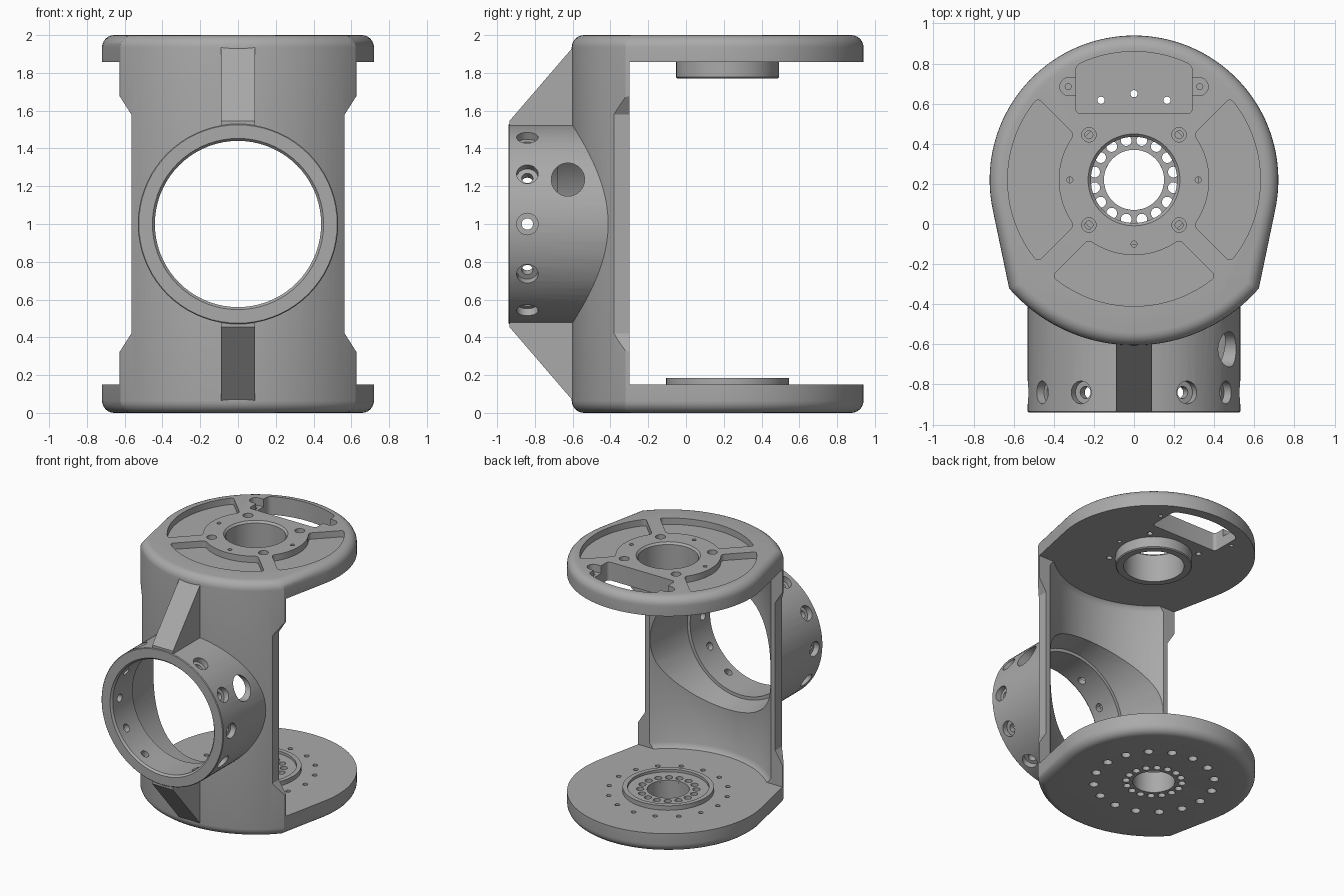
import bpy, bmesh
from math import sin, cos, asin, pi, radians
from mathutils import Matrix, Vector

cube = bpy.data.objects.get("Cube")
if cube:
    bpy.data.objects.remove(cube)

grey = bpy.data.materials.new("cast_grey")
grey.use_nodes = True
color = (0.40, 0.40, 0.40, 1)
grey.diffuse_color = color
grey.node_tree.nodes["Principled BSDF"].inputs["Base Color"].default_value = color

CY = 0.22                                   # y of the vertical turning axis
AXIS = Matrix.Translation((0, CY, 0))
BORE = Matrix.Translation((0, 0, 1)) @ Matrix.Rotation(pi / 2, 4, 'X')  # local z = -y
ALONG_X = Matrix(((0, 0, 1, 0), (1, 0, 0, 0), (0, 1, 0, 0), (0, 0, 0, 1)))


def arc(r, a0, a1, n, cy=0.0):
    angles = [radians(a0 + (a1 - a0) * i / n) for i in range(n + 1)]
    return [(r * cos(a), r * sin(a) + cy) for a in angles]


def skin(bm, rings, closed=False):
    """Bridge rings of points; cap the ends, or close the loop for a ring."""
    loops = [[bm.verts.new(p) for p in ring] for ring in rings]
    n = len(loops[0])
    pairs = list(zip(loops, loops[1:])) + ([(loops[-1], loops[0])] if closed else [])
    faces = [bm.faces.new((a[i], a[(i + 1) % n], b[(i + 1) % n], b[i]))
             for a, b in pairs for i in range(n)]
    if not closed:
        faces += [bm.faces.new(loops[0]), bm.faces.new(loops[-1])]
    bmesh.ops.recalc_face_normals(bm, faces=faces)
    return loops


def lathe(bm, profile, mat, n=32, closed=False):
    skin(bm, [[mat @ Vector((x, y, z)) for x, y in arc(r, 0, 360 - 360 / n, n - 1)]
              for r, z in profile], closed)


def prism(bm, pts, z0, z1, mat=Matrix(), corner=0.0):
    loops = skin(bm, [[mat @ Vector((x, y, z)) for x, y in pts] for z in (z0, z1)])
    if corner:
        edges = [bm.edges.get(pair) for pair in zip(*loops)]
        edges = [e for e in edges if e.calc_face_angle() > 0.6]
        bmesh.ops.bevel(bm, geom=edges, offset=corner, segments=5, profile=0.5, affect='EDGES')


def make(name, bm):
    mesh = bpy.data.meshes.new(name)
    bm.to_mesh(mesh)
    bm.free()
    mesh.materials.append(grey)
    obj = bpy.data.objects.new(name, mesh)
    bpy.context.collection.objects.link(obj)
    return obj


def combine(targets, bm, operation='DIFFERENCE'):
    tool = make("tool", bm)
    tool.hide_render = True
    for obj in targets:
        mod = obj.modifiers.new("combine", 'BOOLEAN')
        mod.operation, mod.solver, mod.object = operation, 'EXACT', tool
        bpy.context.view_layer.objects.active = obj
        bpy.ops.object.modifier_apply(modifier=mod.name)
    bpy.data.objects.remove(tool)


# Body: full-height solid of the plate outline with rounded top and bottom rims
outline = arc(0.72, -12.4, 192.4, 72, CY) + arc(0.825, 221, 319, 40, CY)
bm = bmesh.new()
prism(bm, outline, 0, 2)
rims = [e for e in bm.edges if abs(e.verts[0].co.z - e.verts[1].co.z) < 0.01]
bmesh.ops.bevel(bm, geom=rims, offset=0.065, segments=6, profile=0.5, affect='EDGES')
body = make("bracket_body", bm)

# Horizontal boss on the front
bm = bmesh.new()
lathe(bm, [(0.53, 0.31), (0.53, 0.935), (0.525, 0.94)], BORE, 72)
combine([body], bm, 'UNION')

# Gussets above and below the boss
bm = bmesh.new()
gusset = [(-0.935, 1.49), (-0.935, 1.545), (-0.595, 1.94), (-0.5, 1.94), (-0.5, 1.49)]
prism(bm, gusset, -0.09, 0.09, ALONG_X)
prism(bm, [(y, 2 - z) for y, z in gusset], -0.09, 0.09, ALONG_X)
combine([body], bm, 'UNION')

# Space between the plates, with a rounded hollow along the wall
bm = bmesh.new()
prism(bm, [(0.9, -0.3), (0.9, 1.2), (-0.9, 1.2), (-0.9, -0.3)], 0.15, 1.857)
combine([body], bm)
bm = bmesh.new()
lathe(bm, [(0.715, 0.15), (0.725, 0.16), (0.74, 0.19),
           (0.74, 1.817), (0.725, 1.847), (0.715, 1.857)], AXIS, 96)
combine([body], bm)

# Trimmed sides of the wall
bm = bmesh.new()
trim = [(0.565, 0.42), (0.635, 0.31), (0.9, 0.31), (0.9, 1.69), (0.635, 1.69), (0.565, 1.58)]
for s in (1, -1):
    prism(bm, [(s * x, z - 1) for x, z in trim], 0.1, 0.9, BORE)
combine([body], bm)

# Stepped and flared bore through boss and wall
bm = bmesh.new()
lathe(bm, [(0.525, 0.2), (0.525, 0.33), (0.465, 0.68), (0.44, 0.68),
           (0.44, 0.925), (0.455, 0.942), (0.455, 1.0)], BORE, 72)
combine([body], bm)

# Counterbored radial screw holes and the cable hole on the left side
bm = bmesh.new()
for a in (-60, -30, 0, 30, 60, 120, 150, 180, 210, 240):
    mat = Matrix.Translation((0, -0.84, 1)) @ Matrix.Rotation(radians(90 - a), 4, 'Y')
    lathe(bm, [(0.03, 0.35), (0.03, 0.485), (0.057, 0.485), (0.057, 0.6)], mat, 24)
lathe(bm, [(0.088, 0.2), (0.088, 0.7)], Matrix.Translation((0, -0.625, 1.235)) @ ALONG_X, 32)
combine([body], bm)

# Central openings of both plates
bm = bmesh.new()
lathe(bm, [(0.15, -0.1), (0.15, 0.4)], AXIS, 48)
lathe(bm, [(0.215, 1.7), (0.215, 1.985), (0.23, 2.001), (0.23, 2.1)], AXIS, 64)
combine([body], bm)

# Three sector pockets and the rear slot in the top plate
bm = bmesh.new()
for turn in (0, 180, 270):
    outer, inner = (45 - asin(0.05 / r) * 180 / pi for r in (0.63, 0.375))
    sector = arc(0.63, -outer, outer, 28) + arc(0.375, inner, -inner, 20)
    prism(bm, sector, 1.95, 2.1, AXIS @ Matrix.Rotation(radians(turn), 4, 'Z'), 0.025)
slot = [(-0.29, 0.55), (0.29, 0.55)] + arc(0.64, 63, 117, 20, CY)
prism(bm, slot, 1.7, 2.1, corner=0.025)
combine([body], bm)

# Recessed ears beside the slot
bm = bmesh.new()
for s in (1, -1):
    ear = [(-0.08, -0.045)] + arc(0.045, -90, 90, 10) + [(-0.08, 0.045)]
    prism(bm, [(s * x, y) for x, y in ear], 1.94, 2.1, Matrix.Translation((s * 0.325, 0.685, 0)))
combine([body], bm)

# Screw holes in the top plate
bm = bmesh.new()
for s in (1, -1):
    for t in (1, -1):
        lathe(bm, [(0.02, 1.8), (0.02, 1.96), (0.036, 1.96), (0.036, 2.1)],
              Matrix.Translation((s * 0.225, CY + t * 0.225, 0)), 20)
for x, y in ((0.32, CY), (-0.32, CY), (0, -0.1), (0.328, 0.685), (-0.328, 0.685)):
    lathe(bm, [(0.015, 1.8), (0.015, 2.1)], Matrix.Translation((x, y, 0)), 16)
combine([body], bm)

# Hub under the top plate
bm = bmesh.new()
lathe(bm, [(0.215, 1.77), (0.265, 1.77), (0.272, 1.777), (0.272, 1.857), (0.215, 1.857)],
      AXIS, 64, closed=True)
hub = make("top_hub", bm)

# Raised ring on the bottom plate
bm = bmesh.new()
lathe(bm, [(0.15, 0.15), (0.325, 0.15), (0.325, 0.185), (0.29, 0.185),
           (0.29, 0.165), (0.15, 0.165)], AXIS, 64, closed=True)
ring = make("bottom_ring", bm)

# Two circles of bolt holes through the bottom plate
bm = bmesh.new()
for i in range(16):
    x, y = arc(0.43, 22.5 * i, 360, 1)[0]
    lathe(bm, [(0.033, -0.1), (0.033, 0.08), (0.018, 0.08), (0.018, 0.3)],
          AXIS @ Matrix.Translation((x, y, 0)), 16)
    x, y = arc(0.2, 22.5 * i + 11.25, 360, 1)[0]
    lathe(bm, [(0.027, -0.1), (0.027, 0.3)], AXIS @ Matrix.Translation((x, y, 0)), 16)
combine([body, ring], bm)

# Smooth curved faces, keep machined edges sharp
for obj in (body, hub, ring):
    bpy.ops.object.select_all(action='DESELECT')
    obj.select_set(True)
    bpy.context.view_layer.objects.active = obj
    bpy.ops.object.shade_smooth_by_angle(angle=radians(28))
